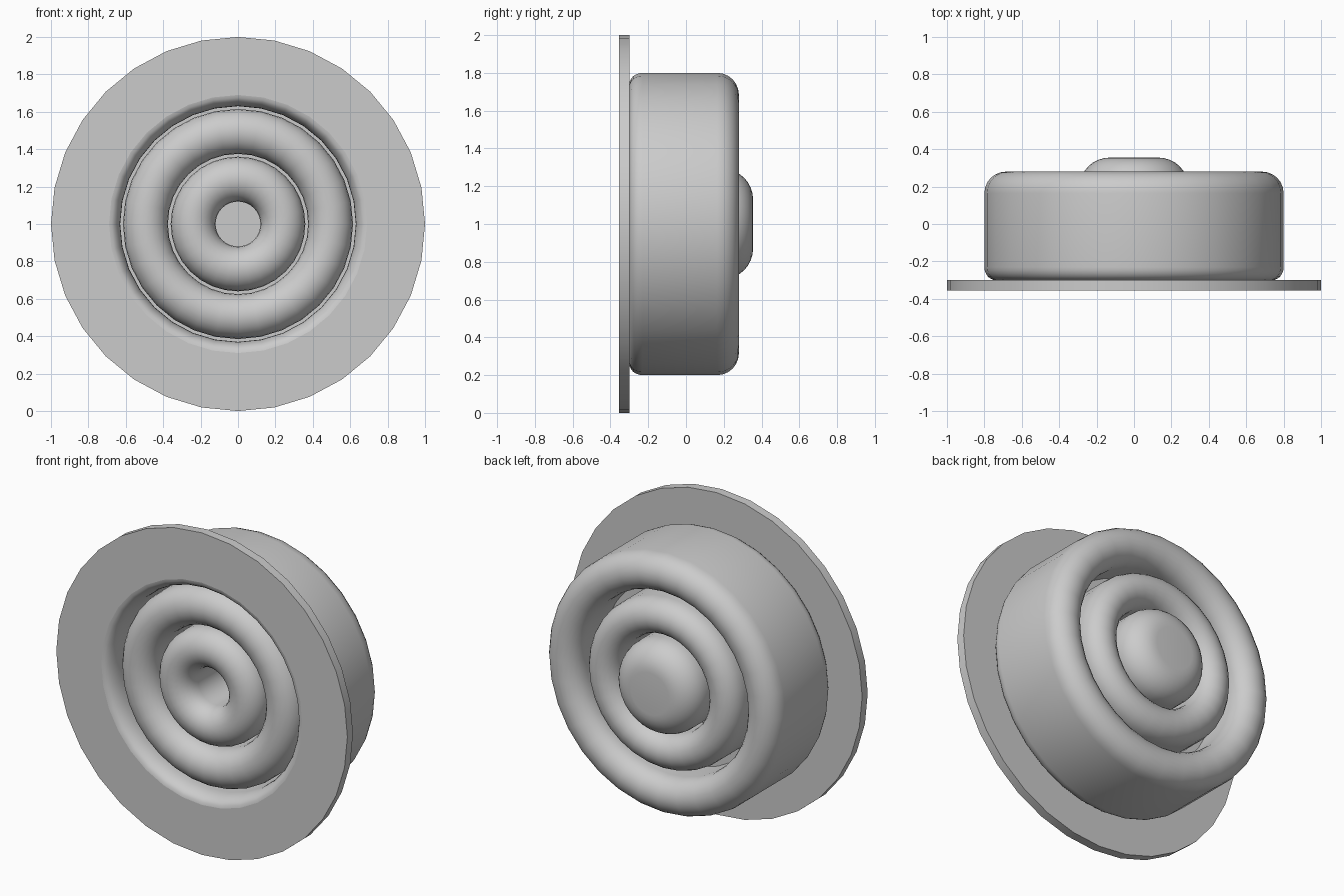
import bpy, bmesh
from math import sin, cos, pi, radians
from mathutils import Vector, Matrix

SIDES = 32
cube = bpy.data.objects.get("Cube")
if cube:
    bpy.data.objects.remove(cube, do_unlink=True)

grey = bpy.data.materials.new("plain grey")
grey.use_nodes = True
colour = (0.6, 0.6, 0.6, 1)
grey.diffuse_color = colour
grey.node_tree.nodes["Principled BSDF"].inputs["Base Color"].default_value = colour


def arc(r, y, rad_r, rad_y, start, end, steps=6):
    """Elliptical arc of (radius, depth) points; angles in degrees."""
    angles = [radians(start + (end - start) * i / steps) for i in range(steps + 1)]
    return [(r + rad_r * cos(a), y + rad_y * sin(a)) for a in angles]


def lathe(name, profile, closed=False):
    """Turn a (radius, depth) profile around the front-to-back axis."""
    bm = bmesh.new()
    verts = [bm.verts.new((0, y, r)) for r, y in profile]
    edges = [bm.edges.new(pair) for pair in zip(verts, verts[1:])]
    if closed:
        edges.append(bm.edges.new((verts[-1], verts[0])))
    bmesh.ops.spin(bm, geom=verts + edges, cent=(0, 0, 0), axis=(0, 1, 0),
                   angle=2 * pi, steps=SIDES, use_merge=True)
    bmesh.ops.remove_doubles(bm, verts=bm.verts, dist=0.0005)
    bmesh.ops.recalc_face_normals(bm, faces=bm.faces)
    bmesh.ops.translate(bm, verts=bm.verts, vec=(0, 0, 1))
    mesh = bpy.data.meshes.new(name)
    bm.to_mesh(mesh)
    bm.free()
    mesh.materials.append(grey)
    obj = bpy.data.objects.new(name, mesh)
    bpy.context.collection.objects.link(obj)
    bpy.ops.object.select_all(action='DESELECT')
    obj.select_set(True)
    bpy.context.view_layer.objects.active = obj
    bpy.ops.object.shade_smooth_by_angle(angle=radians(35))
    return obj


# Flat mounting flange
lathe("flange", [(0.69, -0.355), (1, -0.355), (1, -0.30), (0.69, -0.30)], closed=True)

# Front side of the folded body: flared bore, two rounded ridges, centre well
front = arc(0.69, -0.25, 0.06, 0.105, 270, 180)
front += [(0.63, 0.17), (0.615, 0.17)]
front += arc(0.495, -0.22, 0.12, 0.12, 0, -180, 12)
front += [(0.375, 0.17), (0.36, 0.17)]
front += arc(0.24, -0.22, 0.12, 0.12, 0, -180, 12)
front += [(0.12, 0.25), (0, 0.25)]

# Back side: centre dome, middle ridge and rounded housing with narrow gaps
back = [(0, 0.355)] + arc(0.13, 0.2, 0.16, 0.155, 90, 0, 8)
back += [(0.29, 0), (0.305, 0)]
back += arc(0.415, 0.165, 0.11, 0.115, 180, 0, 12)
back += [(0.525, 0), (0.57, 0)]
back += arc(0.685, 0.165, 0.115, 0.115, 180, 0, 12)
back += arc(0.74, -0.23, 0.06, 0.07, 0, -90)
back += [(0.69, -0.30)]

lathe("folded_body", front + back)
